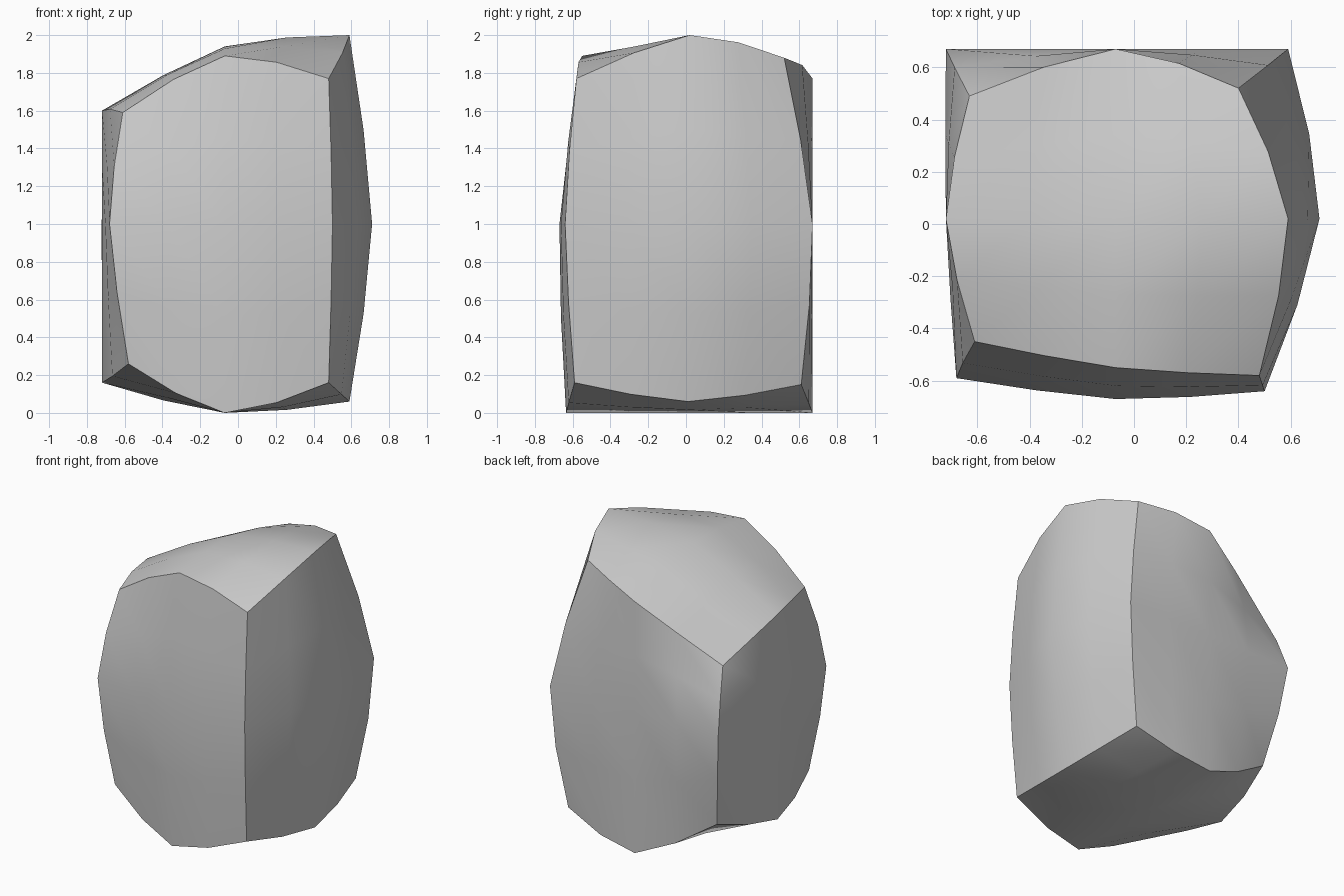
import bpy, bmesh
from mathutils import Vector

if "Cube" in bpy.data.objects:
    bpy.data.objects.remove(bpy.data.objects["Cube"])

# Control cage of the boulder: three levels (bottom, middle, top),
# each with front, centre and back rows running left to right.
LEVELS = [
    [[(-.58, -.54, .26), (-.07, -.635, 0), (.48, -.59, .16)],
     [(-.72, .01, .16), (-.07, .02, 0), (.59, .01, .06)],
     [(-.62, .54, .30), (-.07, .67, 0), (.49, .61, .15)]],
    [[(-.68, -.59, 1), (-.07, -.67, 1), (.50, -.64, 1)],
     [(-.72, .02, 1), (0, 0, 1), (.71, .02, 1)],
     [(-.72, .67, 1), (-.07, .67, 1), (.59, .67, 1)]],
    [[(-.61, -.45, 1.59), (-.07, -.55, 1.89), (.48, -.58, 1.77)],
     [(-.72, .02, 1.60), (-.07, .02, 1.94), (.59, .02, 2.0)],
     [(-.63, .49, 1.40), (-.07, .67, 1.77), (.40, .52, 1.88)]],
]


def weights(t):
    """Halfway between straight and curved blending through three controls."""
    curved = (t * (t - 1) / 2, 1 - t * t, t * (t + 1) / 2)
    straight = (max(-t, 0), 1 - abs(t), max(t, 0))
    return [(a + b) / 2 for a, b in zip(curved, straight)]


def cage_point(p):
    wx, wy, wz = (weights(c) for c in p)
    out = Vector()
    for k in range(3):
        for j in range(3):
            for i in range(3):
                out += Vector(LEVELS[k][j][i]) * (wx[i] * wy[j] * wz[k])
    out.z = min(max(out.z, 0), 2)
    return out


# Subdivided block
bm = bmesh.new()
bmesh.ops.create_cube(bm, size=2)
bmesh.ops.subdivide_edges(bm, edges=bm.edges[:], cuts=3, use_grid_fill=True)

# Crisp edges where two sides of the block meet, smooth sides
for e in bm.edges:
    e.smooth = e.calc_face_angle(0) < 0.5
for f in bm.faces:
    f.smooth = True

# Bend the block into the boulder shape
for v in bm.verts:
    v.co = cage_point(v.co.copy())

mesh = bpy.data.meshes.new("boulder")
bm.to_mesh(mesh)
bm.free()
boulder = bpy.data.objects.new("boulder", mesh)
bpy.context.collection.objects.link(boulder)
